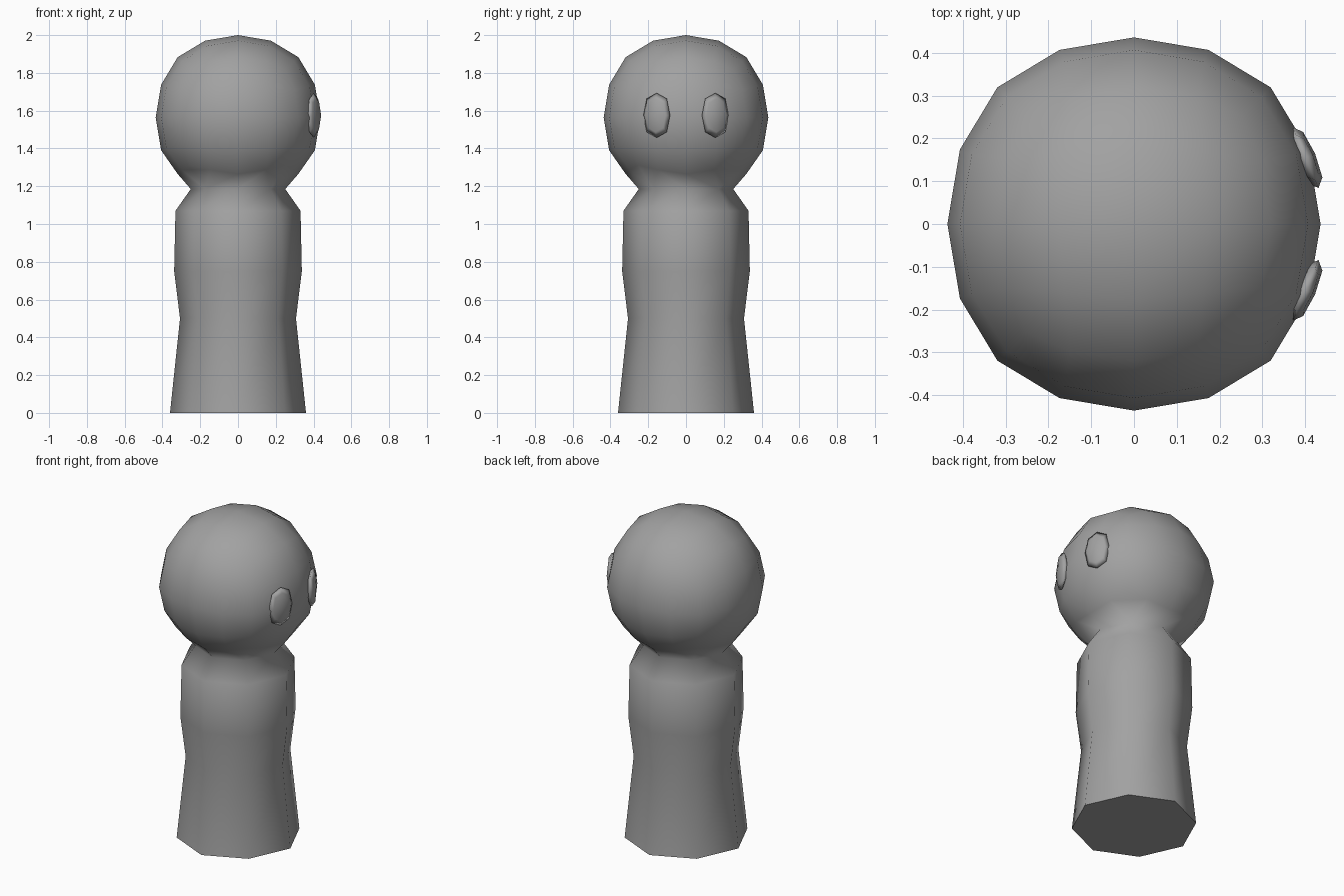
import bpy, bmesh, math
from mathutils import Matrix

default = bpy.data.objects.get("Cube")
if default:
    bpy.data.objects.remove(default, do_unlink=True)

# Single plain grey material
GREY = (0.36, 0.36, 0.36, 1)
grey = bpy.data.materials.new("plain_grey")
grey.use_nodes = True
grey.diffuse_color = GREY
grey.node_tree.nodes["Principled BSDF"].inputs["Base Color"].default_value = GREY


def rounded_cube(levels, half_size):
    """Subdivided cube as a bmesh, scaled so its half extents equal half_size."""
    mesh = bpy.data.meshes.new("cage")
    bm = bmesh.new()
    bmesh.ops.create_cube(bm, size=2)
    bm.to_mesh(mesh)
    bm.free()
    cage = bpy.data.objects.new("cage", mesh)
    bpy.context.collection.objects.link(cage)
    mod = cage.modifiers.new("round", "SUBSURF")
    mod.levels = mod.render_levels = levels
    mod.use_limit_surface = False
    bm = bmesh.new()
    bm.from_object(cage, bpy.context.evaluated_depsgraph_get())
    bpy.data.objects.remove(cage, do_unlink=True)
    bpy.data.meshes.remove(mesh)
    reach = max(v.co.x for v in bm.verts)
    bmesh.ops.scale(bm, vec=[h / reach for h in half_size], verts=bm.verts)
    return bm


def finish(bm, name):
    bmesh.ops.recalc_face_normals(bm, faces=bm.faces)
    for f in bm.faces:
        f.smooth = True
    mesh = bpy.data.meshes.new(name)
    bm.to_mesh(mesh)
    bm.free()
    mesh.materials.append(grey)
    obj = bpy.data.objects.new(name, mesh)
    bpy.context.collection.objects.link(obj)


def place_ring(verts, radius, z):
    """Move eight verts onto an octagon, slightly tighter on the diagonals."""
    for v in verts:
        step = round(math.atan2(v.co.y, v.co.x) / (math.pi / 4))
        r = radius * (0.975 if step % 2 else 1)
        a = step * math.pi / 4
        v.co = (r * math.cos(a), r * math.sin(a), z)


# Head: rounded cube opened at the bottom
bm = rounded_cube(2, (0.436, 0.436, 0.436))
bmesh.ops.translate(bm, vec=(0, 0, 1.564), verts=bm.verts)
lowest = min(bm.verts, key=lambda v: v.co.z + 0.1 * math.hypot(v.co.x, v.co.y))
bmesh.ops.delete(bm, geom=[lowest], context="VERTS")

# Chin drawn up slightly around the neck ring
edges = [e for e in bm.edges if e.is_boundary]
neck = {v for e in edges for v in e.verts}
for v in {e.other_vert(n) for n in neck for e in n.link_edges} - neck:
    v.co.z += 0.02
place_ring(neck, 0.25, 1.185)

# Body rings extruded downwards and closed with a flat base
for radius, z in [(0.331, 1.07), (0.338, 0.75), (0.307, 0.50), (0.36, 0.0)]:
    new = bmesh.ops.extrude_edge_only(bm, edges=edges)["geom"]
    edges = [g for g in new if isinstance(g, bmesh.types.BMEdge)]
    place_ring([g for g in new if isinstance(g, bmesh.types.BMVert)], radius, z)
bmesh.ops.contextual_create(bm, geom=edges)
for e in edges:
    e.smooth = False
finish(bm, "body_and_head")

# Eyes: flattened ovals lying on the head, facing +x
for side, name in ((1, "left_eye"), (-1, "right_eye")):
    bm = rounded_cube(1, (0.024, 0.077, 0.118))
    bmesh.ops.transform(bm, verts=bm.verts, matrix=Matrix.Translation((0.401, 0.155 * side, 1.575))
                        @ Matrix.Rotation(math.radians(23 * side), 4, "Z"))
    finish(bm, name)
